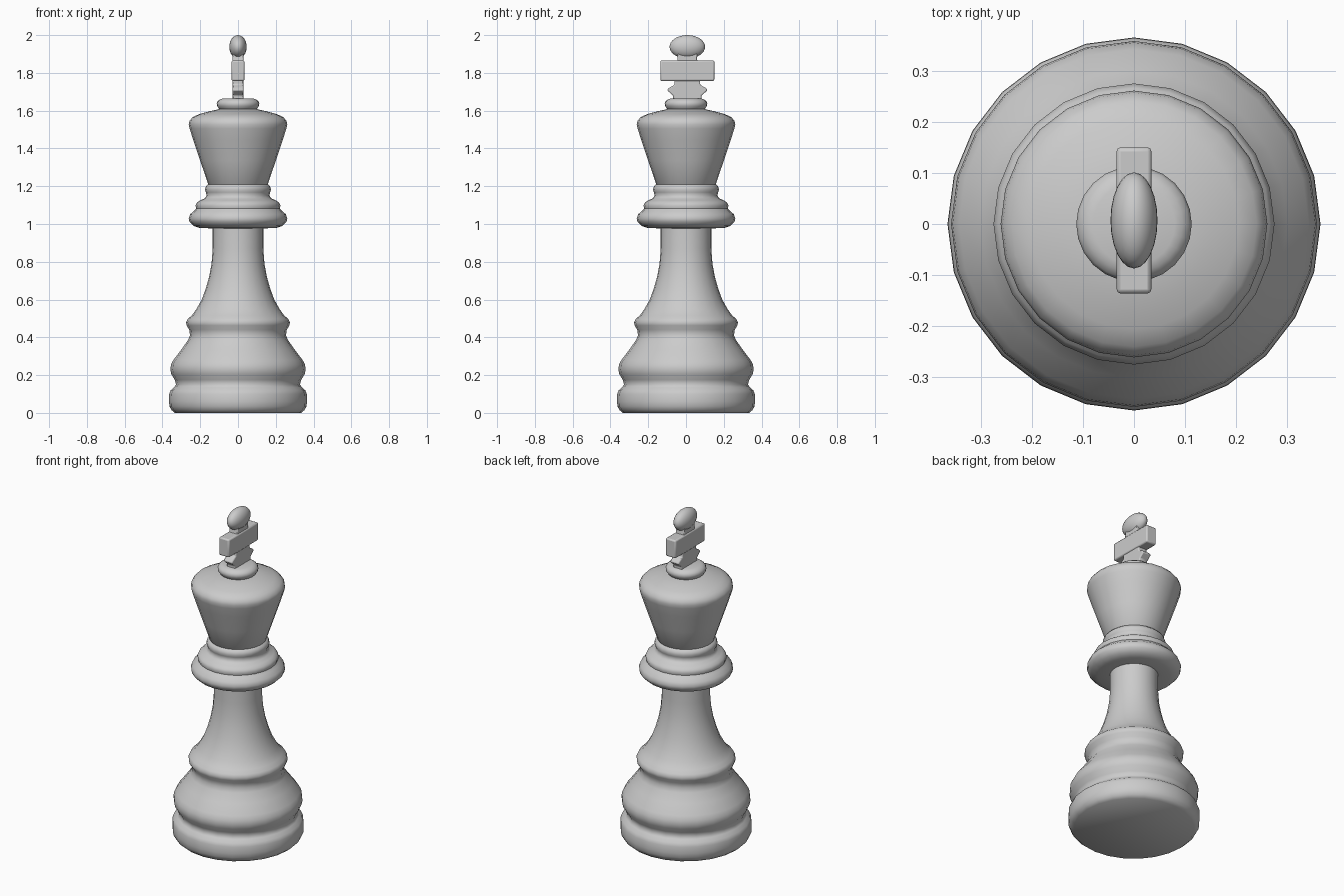
import bpy, bmesh, math

if "Cube" in bpy.data.objects:
    bpy.data.objects.remove(bpy.data.objects["Cube"])

SIDES = 24
CY = 0.007  # the finial sits very slightly off centre


def finish(name, bm, angle=40):
    bmesh.ops.recalc_face_normals(bm, faces=bm.faces)
    me = bpy.data.meshes.new(name)
    bm.to_mesh(me)
    bm.free()
    ob = bpy.data.objects.new(name, me)
    bpy.context.collection.objects.link(ob)
    bpy.ops.object.select_all(action='DESELECT')
    ob.select_set(True)
    bpy.context.view_layer.objects.active = ob
    bpy.ops.object.shade_smooth_by_angle(angle=math.radians(angle))
    return ob


def lathe(name, profile):
    """Revolve (radius, height) points around z and cap both ends."""
    bm = bmesh.new()
    rings = []
    for r, z in profile:
        rings.append([bm.verts.new((r * math.cos(2 * math.pi * i / SIDES),
                                    r * math.sin(2 * math.pi * i / SIDES), z))
                      for i in range(SIDES)])
    for a, b in zip(rings, rings[1:]):
        for i in range(SIDES):
            j = (i + 1) % SIDES
            bm.faces.new((a[i], a[j], b[j], b[i]))
    bm.faces.new(rings[0][::-1])
    bm.faces.new(rings[-1])
    return finish(name, bm, 55)


def plate(name, half, thick, bevel):
    """Extrude a symmetric (half width, height) outline along x, with rounded edges."""
    outline = [(y, z) for y, z in half] + [(-y, z) for y, z in reversed(half)]
    bm = bmesh.new()
    f = bm.faces.new([bm.verts.new((-thick, y + CY, z)) for y, z in outline])
    ext = bmesh.ops.extrude_face_region(bm, geom=[f])
    for v in ext['geom']:
        if isinstance(v, bmesh.types.BMVert):
            v.co.x = thick
    ob = finish(name, bm)
    mod = ob.modifiers.new("rounding", 'BEVEL')
    mod.width = bevel
    mod.segments = 2
    return ob


# Turned foot, belly and stem
lathe("base_and_stem", [
    (0.335, 0.0), (0.352, 0.015), (0.363, 0.035), (0.365, 0.06), (0.364, 0.10),
    (0.356, 0.12), (0.338, 0.135), (0.328, 0.15), (0.335, 0.175), (0.353, 0.205),
    (0.358, 0.23), (0.355, 0.255), (0.342, 0.28), (0.30, 0.335), (0.265, 0.385),
    (0.254, 0.41), (0.258, 0.44), (0.272, 0.463), (0.275, 0.48), (0.266, 0.498),
    (0.245, 0.515), (0.22, 0.55), (0.192, 0.60), (0.17, 0.66), (0.153, 0.72),
    (0.14, 0.79), (0.134, 0.87), (0.134, 1.0)])

# Stacked collar rings
lathe("collar", [
    (0.12, 0.977), (0.20, 0.978), (0.235, 0.99), (0.257, 1.012), (0.261, 1.03),
    (0.253, 1.052), (0.232, 1.07), (0.221, 1.082), (0.225, 1.098), (0.218, 1.113),
    (0.20, 1.125), (0.178, 1.135), (0.166, 1.15), (0.17, 1.168), (0.175, 1.182),
    (0.17, 1.198), (0.158, 1.21), (0.14, 1.215)])

# Flared crown with domed top
lathe("crown", [
    (0.14, 1.19), (0.158, 1.21), (0.20, 1.335), (0.237, 1.445), (0.256, 1.505),
    (0.261, 1.527), (0.257, 1.546), (0.24, 1.566), (0.205, 1.582), (0.15, 1.597),
    (0.10, 1.608)])

# Small ring on the crown
lathe("crown_ring", [
    (0.085, 1.595), (0.10, 1.61), (0.111, 1.625), (0.113, 1.638), (0.108, 1.65),
    (0.095, 1.66), (0.08, 1.665)])

# Flat cross: flared foot, wide bar and neck
plate("cross_foot", [(0.075, 1.65), (0.075, 1.68), (0.107, 1.708), (0.098, 1.72),
                     (0.068, 1.737), (0.068, 1.77)], 0.029, 0.006)
plate("cross_bar", [(0.143, 1.757), (0.143, 1.866)], 0.034, 0.008)
plate("cross_neck", [(0.06, 1.85), (0.052, 1.87), (0.05, 1.91)], 0.028, 0.004)

# Flattened knob on top
bm = bmesh.new()
bmesh.ops.create_uvsphere(bm, u_segments=24, v_segments=16, radius=1)
for v in bm.verts:
    v.co = (v.co.x * 0.046, v.co.y * 0.094 + CY, v.co.z * 0.062 + 1.938)
finish("knob", bm, 60)
